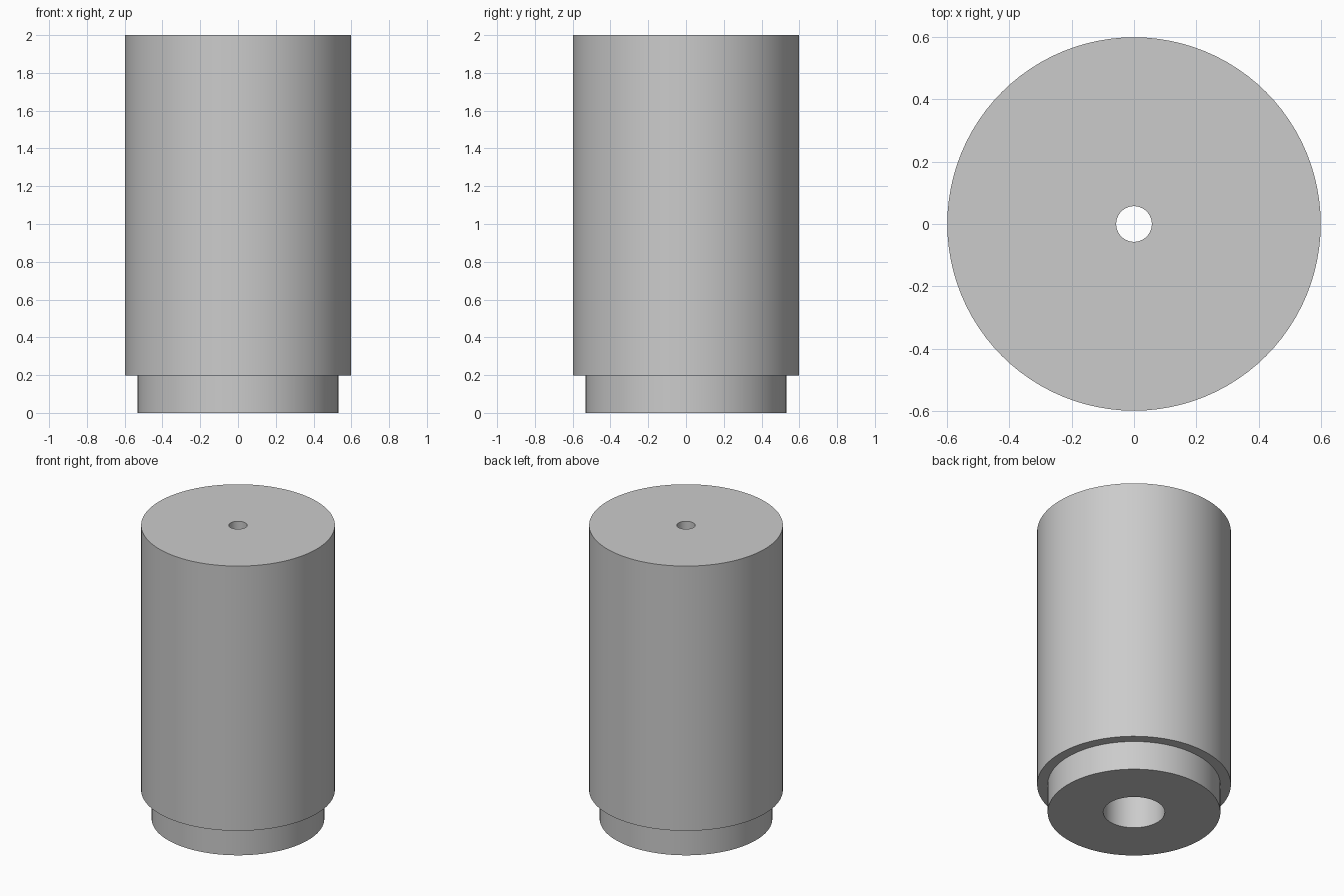
import bpy, bmesh, math
from mathutils import Matrix, Vector

cube = bpy.data.objects.get("Cube")
if cube:
    bpy.data.objects.remove(cube, do_unlink=True)

# Plain grey material
GREY = (0.6, 0.6, 0.6, 1)
mat = bpy.data.materials.new("plain grey")
mat.use_nodes = True
mat.diffuse_color = GREY
mat.node_tree.nodes["Principled BSDF"].inputs["Base Color"].default_value = GREY


def lathe(name, profile, steps=96):
    """Spin a closed (radius, height) profile around z."""
    bm = bmesh.new()
    verts = [bm.verts.new((r, 0, z)) for r, z in profile]
    edges = [bm.edges.new((v, verts[(i + 1) % len(verts)])) for i, v in enumerate(verts)]
    bmesh.ops.spin(bm, geom=verts + edges, cent=(0, 0, 0), axis=(0, 0, 1),
                   angle=math.tau, steps=steps, use_merge=True)
    bmesh.ops.remove_doubles(bm, verts=bm.verts, dist=1e-4)
    bmesh.ops.recalc_face_normals(bm, faces=bm.faces)
    mesh = bpy.data.meshes.new(name)
    bm.to_mesh(mesh)
    bm.free()
    mesh.materials.append(mat)
    obj = bpy.data.objects.new(name, mesh)
    bpy.context.collection.objects.link(obj)
    bpy.context.view_layer.objects.active = obj
    obj.select_set(True)
    bpy.ops.object.shade_smooth_by_angle(angle=math.radians(30))
    obj.select_set(False)
    return obj


# Stepped cylinder with a wide bore below and a narrow hole through the top
BODY_R, FOOT_R, BORE_R, HOLE_R = 0.598, 0.533, 0.19, 0.057
lathe("stepped_cylinder_body", [
    (FOOT_R, 0), (FOOT_R, 0.197), (BODY_R, 0.197), (BODY_R, 2),
    (HOLE_R, 2), (HOLE_R, 1.8), (BORE_R, 1.8), (BORE_R, 0),
])
